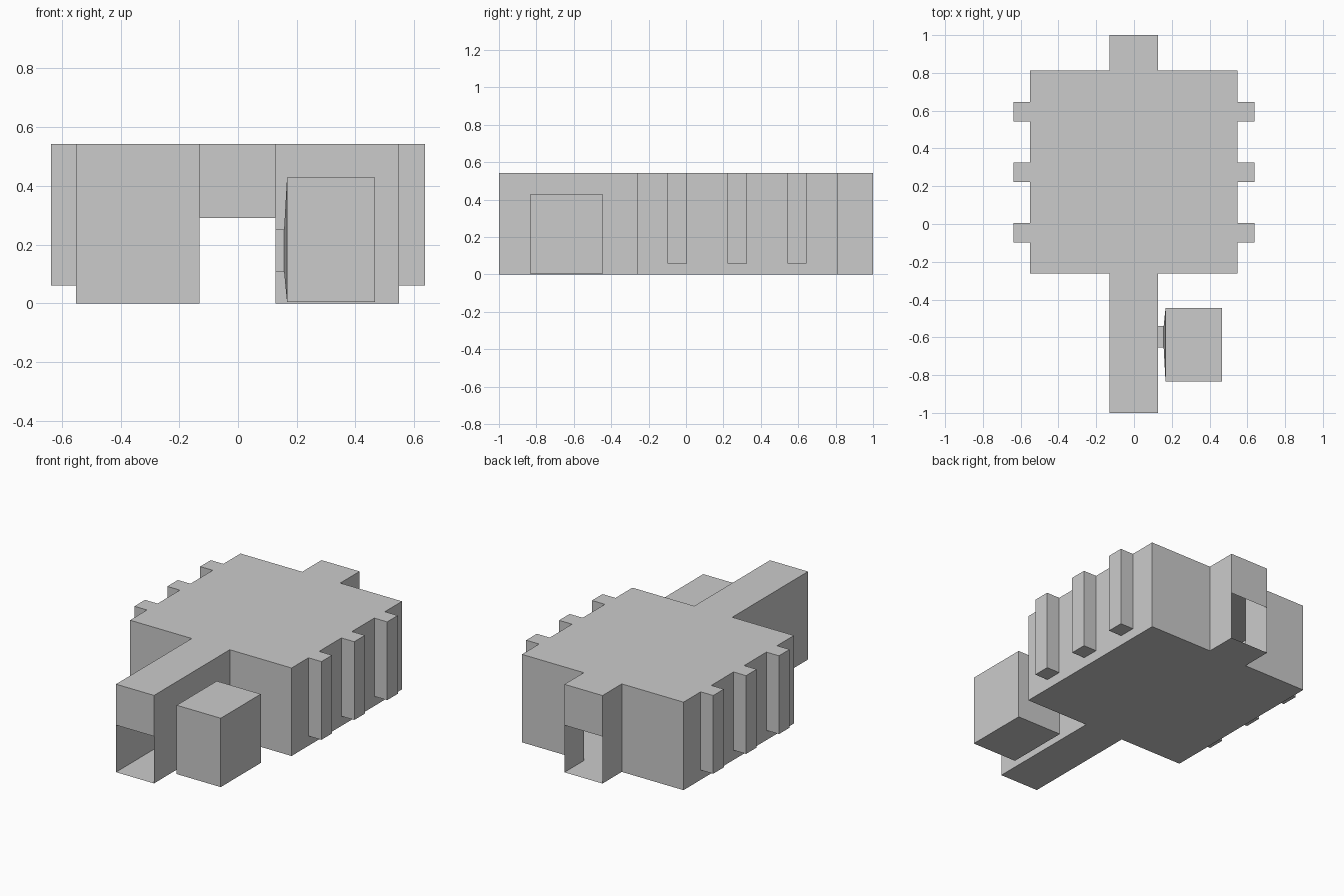
import bpy, bmesh
from mathutils import Vector

if "Cube" in bpy.data.objects:
    bpy.data.objects.remove(bpy.data.objects["Cube"])

H = 0.542                                    # roof height
XL, XR = -0.5515, 0.549                      # room side walls
CL, CR = -0.131, 0.128                       # corridor side walls
Y0, Y1 = -0.263, 0.812                       # room end walls
FIN_X, FIN_Z = 0.637, 0.06
FINS = [(-0.098, 0.005), (0.222, 0.325), (0.542, 0.645)]
DOOR_Z = 0.29
NECK_Y, NECK_Z = (-0.654, -0.541), (0.106, 0.252)
POD_Y, POD_Z = (-0.835, -0.445), (0.005, 0.429)

bm = bmesh.new()


def cut(axis, value):
    """Slice every face along an axis plane."""
    co, no = Vector(), Vector()
    co[axis], no[axis] = value, 1
    bmesh.ops.bisect_plane(bm, geom=bm.verts[:] + bm.edges[:] + bm.faces[:],
                           dist=1e-5, plane_co=co, plane_no=no)


def pick(axis, value, ranges):
    """Faces lying on an axis plane whose centre is within the ranges."""
    return [f for f in bm.faces
            if all(abs(v.co[axis] - value) < 1e-4 for v in f.verts)
            and all(lo < f.calc_center_median()[a] < hi for a, (lo, hi) in ranges.items())]


def extrude_x(faces, x):
    """Pull faces out to a new x position and return the new caps."""
    out = bmesh.ops.extrude_face_region(bm, geom=faces)["geom"]
    for v in out:
        if isinstance(v, bmesh.types.BMVert):
            v.co.x = x
    return [f for f in out if isinstance(f, bmesh.types.BMFace)]


# Room and corridor outline, raised into a hollow shell
plan = [(CL, -1), (CR, -1), (CR, Y0), (XR, Y0), (XR, Y1), (CR, Y1),
        (CR, 1), (CL, 1), (CL, Y1), (XL, Y1), (XL, Y0), (CL, Y0)]
floor = bm.faces.new([bm.verts.new((x, y, 0)) for x, y in plan])
raised = bmesh.ops.extrude_face_region(bm, geom=[floor], use_keep_orig=True)["geom"]
for v in raised:
    if isinstance(v, bmesh.types.BMVert):
        v.co.z = H

# Slices that mark out the fins, doors and side window
for y in [e for fin in FINS for e in fin] + list(NECK_Y):
    cut(1, y)
for z in (FIN_Z, DOOR_Z) + NECK_Z:
    cut(2, z)

# Wall fins on both sides
for wall_x, fin_x in ((XL, -FIN_X), (XR, FIN_X)):
    for fin in FINS:
        extrude_x(pick(0, wall_x, {1: fin, 2: (FIN_Z, H)}), fin_x)

# Neck, flare and side pod grown from the corridor wall
cap = extrude_x(pick(0, CR, {1: NECK_Y, 2: NECK_Z}), 0.157)
cap = extrude_x(cap, 0.167)
for v in {v for f in cap for v in f.verts}:
    for axis, src, dst in ((1, NECK_Y, POD_Y), (2, NECK_Z, POD_Z)):
        t = (v.co[axis] - src[0]) / (src[1] - src[0])
        v.co[axis] = dst[0] + t * (dst[1] - dst[0])
extrude_x(cap, 0.467)

# Open doorways at both corridor ends
bmesh.ops.recalc_face_normals(bm, faces=bm.faces[:])
doors = [f for y in (-1, 1) for f in pick(1, y, {2: (0, DOOR_Z)})]
bmesh.ops.delete(bm, geom=doors, context='FACES')

# Merge the leftover flat slices
bmesh.ops.dissolve_limit(bm, angle_limit=0.01, verts=bm.verts[:], edges=bm.edges[:])

mesh = bpy.data.meshes.new("building_shell")
bm.to_mesh(mesh)
bm.free()
bpy.context.collection.objects.link(bpy.data.objects.new("building_shell", mesh))
